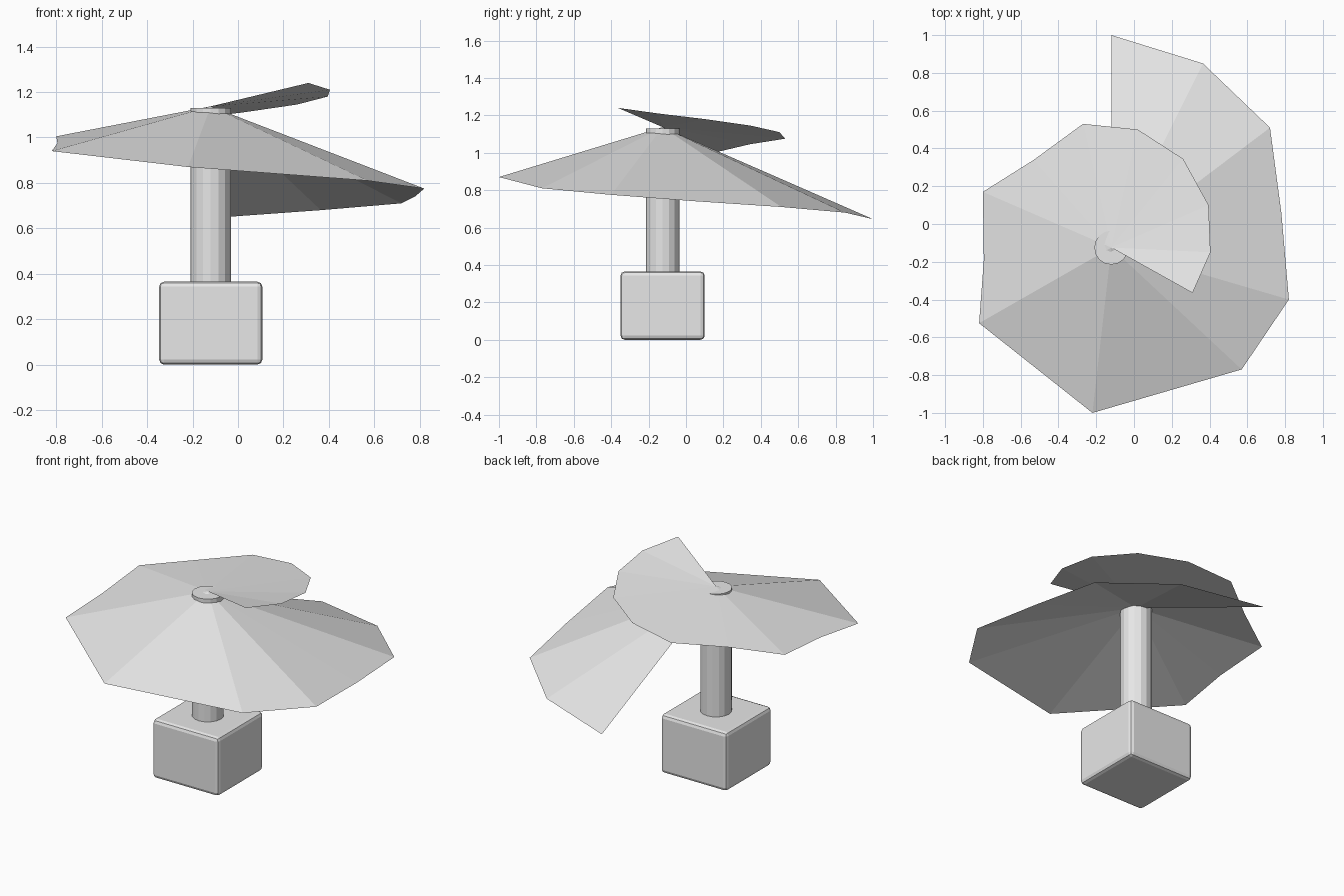
import bpy
import bmesh
from mathutils import Vector

# Remove the default object
default = bpy.data.objects.get("Cube")
if default:
    bpy.data.objects.remove(default, do_unlink=True)

AXIS = Vector((-0.12, -0.125, 0))


def make_material(name, value):
    material = bpy.data.materials.new(name)
    material.use_nodes = True
    colour = (value, value, value, 1)
    material.diffuse_color = colour
    shader = material.node_tree.nodes["Principled BSDF"]
    shader.inputs["Base Color"].default_value = colour
    return material


GREY = make_material("light_grey", 0.8)


def finish_part(name, bm):
    """Turn a bmesh into a flat shaded object placed on the shared axis."""
    mesh = bpy.data.meshes.new(name)
    bm.to_mesh(mesh)
    bm.free()
    mesh.materials.append(GREY)
    part = bpy.data.objects.new(name, mesh)
    part.location = AXIS
    bpy.context.collection.objects.link(part)
    return part


def build_base(width, depth, height):
    bm = bmesh.new()
    bmesh.ops.create_cube(bm, size=1)
    bmesh.ops.scale(bm, vec=(width, depth, height), verts=bm.verts)
    bmesh.ops.translate(bm, vec=(0, 0, height / 2), verts=bm.verts)
    base = finish_part("base_block", bm)
    bevel = base.modifiers.new("rounded_edges", 'BEVEL')
    bevel.width = 0.022
    bevel.segments = 2


def build_post(radius, bottom, top):
    bm = bmesh.new()
    bmesh.ops.create_cone(bm, cap_ends=True, segments=16, radius1=radius,
                          radius2=radius, depth=top - bottom)
    bmesh.ops.translate(bm, vec=(0, 0, (bottom + top) / 2), verts=bm.verts)
    finish_part("post", bm)


def build_canopy(apex_height, rim):
    """Fan of triangles from the apex to a rim that spirals upward."""
    bm = bmesh.new()
    apex = bm.verts.new((0, 0, apex_height))
    edge = [bm.verts.new(Vector(point) - AXIS) for point in rim]
    for first, second in zip(edge, edge[1:]):
        bm.faces.new((apex, second, first))
    finish_part("spiral_canopy", bm)


# Block and post
build_base(width=0.455, depth=0.45, height=0.365)
build_post(radius=0.09, bottom=0.35, top=1.13)

# Spiral canopy, rim listed from its low end to its raised end
build_canopy(1.137, [
    (-0.12, 1.0, 0.645),
    (0.365, 0.85, 0.68),
    (0.72, 0.51, 0.71),
    (0.78, 0.06, 0.74),
    (0.82, -0.4, 0.775),
    (0.57, -0.77, 0.81),
    (-0.22, -1.0, 0.87),
    (-0.82, -0.525, 0.94),
    (-0.795, -0.19, 0.975),
    (-0.8, 0.17, 1.005),
    (-0.53, 0.34, 1.045),
    (-0.27, 0.53, 1.075),
    (0.02, 0.5, 1.11),
    (0.26, 0.345, 1.145),
    (0.395, 0.1, 1.18),
    (0.405, -0.15, 1.21),
    (0.31, -0.365, 1.24),
])
